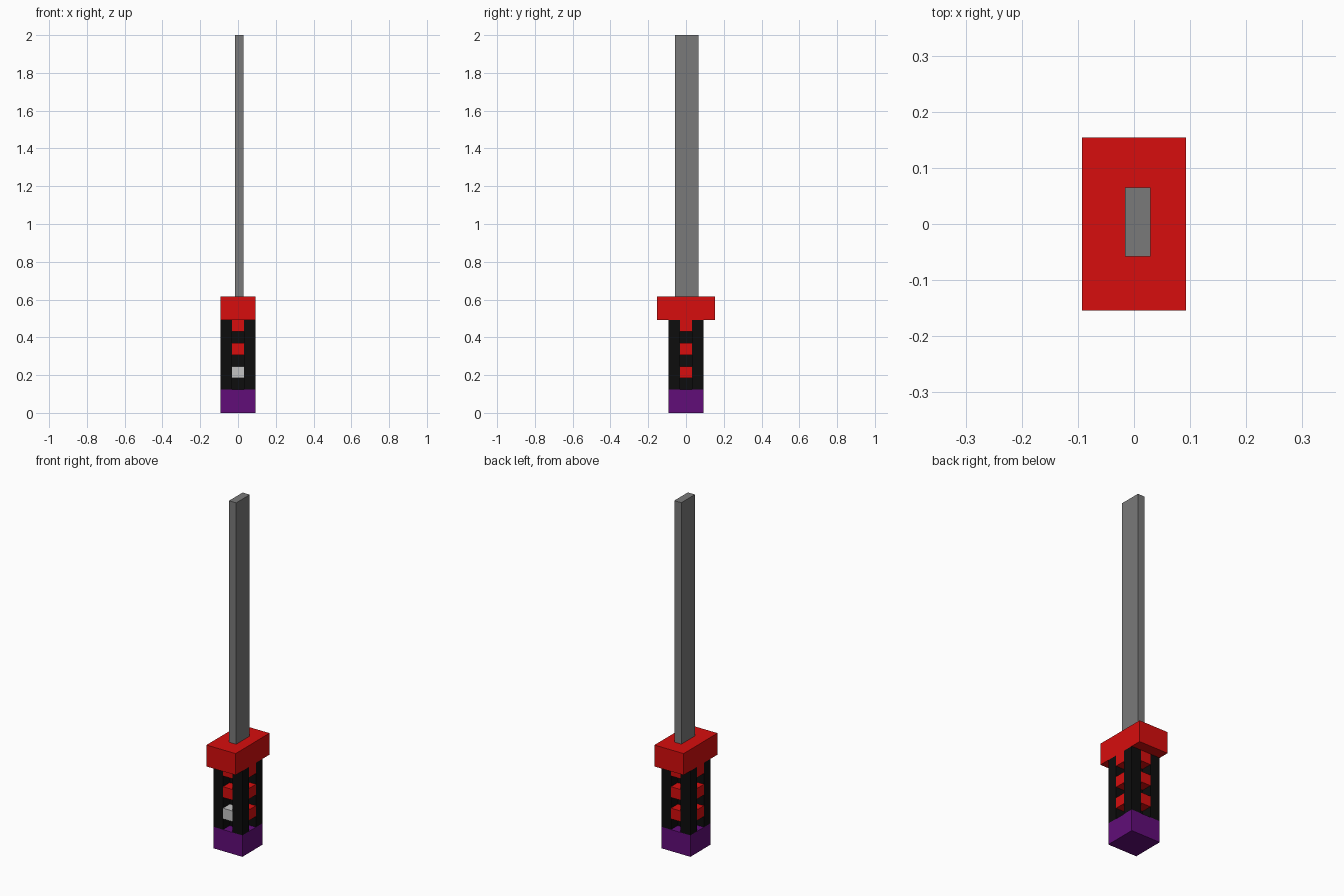
import bpy

cube = bpy.data.objects.get("Cube")
if cube:
    bpy.data.objects.remove(cube, do_unlink=True)

U = 2 / 32.5  # edge of one grid block


def material(name, color):
    mat = bpy.data.materials.new(name)
    mat.use_nodes = True
    mat.diffuse_color = (*color, 1)
    bsdf = next(n for n in mat.node_tree.nodes if n.type == 'BSDF_PRINCIPLED')
    bsdf.inputs["Base Color"].default_value = (*color, 1)
    return mat


red = material("red", (0.68, 0.004, 0.004))
purple = material("purple", (0.12, 0.004, 0.19))
black = material("black", (0.004, 0.004, 0.004))
steel = material("steel_grey", (0.195, 0.195, 0.195))
silver = material("pale_silver", (0.55, 0.55, 0.55))


def box(name, low, high, mat):
    """Axis-aligned box between two corners."""
    center = [(a + b) / 2 for a, b in zip(low, high)]
    bpy.ops.mesh.primitive_cube_add(size=1, location=center)
    obj = bpy.context.object
    obj.name = name
    obj.scale = [b - a for a, b in zip(low, high)]
    bpy.ops.object.transform_apply(location=False, rotation=False, scale=True)
    obj.data.materials.append(mat)
    return obj


def block(name, x, y, z, size, mat):
    """Box given by its centre column, base height and size in grid blocks."""
    w, d, h = size
    return box(name, ((x - w / 2) * U, (y - d / 2) * U, z * U),
               ((x + w / 2) * U, (y + d / 2) * U, (z + h) * U), mat)


# Pommel, guard and blade
block("pommel", 0, 0, 0, (3, 3, 2), purple)
block("guard", 0, 0, 8, (3, 5, 2), red)
box("blade", (-0.016, -0.058, 10 * U), (0.029, 0.065, 2), steel)

# Grip: central core with four corner posts
block("grip_core", 0, 0, 2, (1, 1, 6), black)
for x in (-1, 1):
    for y in (-1, 1):
        block("grip_post", x, y, 2, (1, 1, 6), black)

# Studs set between the posts on every side, with open gaps between them
sides = {"front": (0, -1), "back": (0, 1), "left": (1, 0), "right": (-1, 0)}
for side, (x, y) in sides.items():
    for z in (3, 5, 7):
        button = side == "front" and z == 3
        block(side + ("_button" if button else "_stud"), x, y, z, (1, 1, 1),
              silver if button else red)
